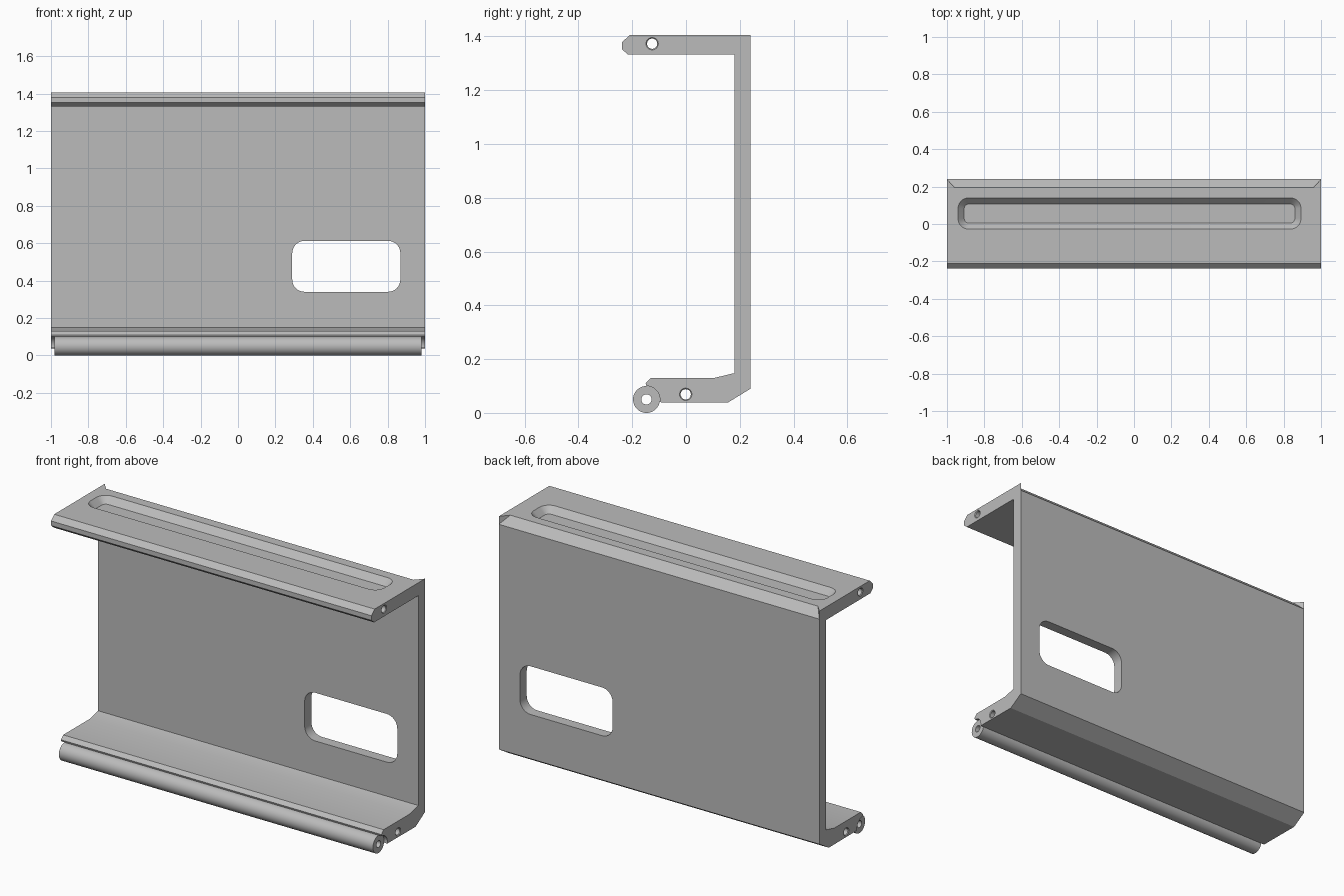
import bpy, bmesh
from math import sin, cos, pi, radians
from mathutils import Vector

old = bpy.data.objects.get("Cube")
if old:
    bpy.data.objects.remove(old, do_unlink=True)

grey = bpy.data.materials.new("plain grey")
grey.use_nodes = True
grey.diffuse_color = (0.5, 0.5, 0.5, 1)
grey.node_tree.nodes["Principled BSDF"].inputs["Base Color"].default_value = (0.5, 0.5, 0.5, 1)


def loft(name, rings):
    """Solid skinned through equal-length rings, with capped ends."""
    bm = bmesh.new()
    loops = [[bm.verts.new(p) for p in ring] for ring in rings]
    n = len(loops[0])
    for a, b in zip(loops, loops[1:]):
        for i in range(n):
            j = (i + 1) % n
            bm.faces.new((a[i], a[j], b[j], b[i]))
    bm.faces.new(loops[0][::-1])
    bm.faces.new(loops[-1])
    bmesh.ops.recalc_face_normals(bm, faces=bm.faces)
    mesh = bpy.data.meshes.new(name)
    bm.to_mesh(mesh)
    bm.free()
    mesh.materials.append(grey)
    obj = bpy.data.objects.new(name, mesh)
    bpy.context.collection.objects.link(obj)
    return obj


def select(obj):
    bpy.ops.object.select_all(action='DESELECT')
    obj.select_set(True)
    bpy.context.view_layer.objects.active = obj


def cut(obj, cutter):
    mod = obj.modifiers.new("cut", 'BOOLEAN')
    mod.operation, mod.solver, mod.object = 'DIFFERENCE', 'EXACT', cutter
    select(obj)
    bpy.ops.object.modifier_apply(modifier=mod.name)
    bpy.data.objects.remove(cutter, do_unlink=True)


def circle(x, y, z, r, n=32):
    return [(x, y + r * cos(2 * pi * i / n), z + r * sin(2 * pi * i / n)) for i in range(n)]


def rounded(x0, x1, y0, y1, r, n=8):
    """Rounded rectangle outline in 2D."""
    corners = [(x1 - r, y1 - r), (x0 + r, y1 - r), (x0 + r, y0 + r), (x1 - r, y0 + r)]
    return [(cx + r * cos((k + i / n) * pi / 2), cy + r * sin((k + i / n) * pi / 2))
            for k, (cx, cy) in enumerate(corners) for i in range(n + 1)]


def bore(y, z, r, end, rim):
    """Through-hole cutter with countersunk ends."""
    steps = [(-end - rim, r + 2 * rim), (-end + rim, r), (end - rim, r), (end + rim, r + 2 * rim)]
    return loft("bore_cutter", [circle(x, y, z, s) for x, s in steps])


# Bracket: one C-shaped section, with a hollow seat for the hinge tube
TUBE_Y, TUBE_Z, TUBE_R = -0.147, 0.05, 0.05
seat = [(TUBE_Y + TUBE_R * cos(a), TUBE_Z + TUBE_R * sin(a))
        for a in [radians(90 - 102 * i / 10) for i in range(11)]]
section = [(0.24, 1.405), (-0.21, 1.405), (-0.238, 1.378), (-0.238, 1.352),
           (-0.215, 1.332), (0.18, 1.332), (0.18, 0.148), (0.105, 0.13),
           (-0.13, 0.13), (-0.15, 0.11)] + seat + [(0.155, 0.038), (0.24, 0.09)]
bracket = loft("bracket", [[(x, y, z) for y, z in section] for x in (-1, 1)])

# Window through the back plate
window = rounded(0.29, 0.868, 0.34, 0.612, 0.065)
cut(bracket, loft("window_cutter", [[(x, y, z) for x, z in window] for y in (0.1, 0.3)]))

# Shallow tapered recess in the top flange
levels = [(1.37, 0.0), (1.405, 0.033), (1.415, 0.042)]
cut(bracket, loft("recess_cutter", [
    [(x, y, z) for x, y in rounded(-0.908 - g, 0.86 + g, 0.005 - g, 0.107 + g, 0.025 + g)]
    for z, g in levels]))

# Chamfer along the top back edge, leaving pointed corners
low = [(-0.96, 0.195, 1.405), (0.96, 0.195, 1.405), (1.018, 0.26, 1.34), (-1.018, 0.26, 1.34)]
cut(bracket, loft("chamfer_cutter", [low, [(x, y, 1.5) for x, y, z in low]]))

# Pin holes along both flanges
cut(bracket, bore(-0.126, 1.373, 0.019, 1, 0.004))
cut(bracket, bore(-0.001, 0.069, 0.019, 1, 0.004))

# Hinge tube
tube = loft("hinge_tube", [circle(x, TUBE_Y, TUBE_Z, TUBE_R, 48) for x in (-0.98, 0.98)])
cut(tube, loft("tube_cutter", [circle(x, TUBE_Y, TUBE_Z, 0.019) for x in (-1.1, 1.1)]))

for part in (bracket, tube):
    select(part)
    bpy.ops.object.shade_smooth_by_angle(angle=radians(20))
